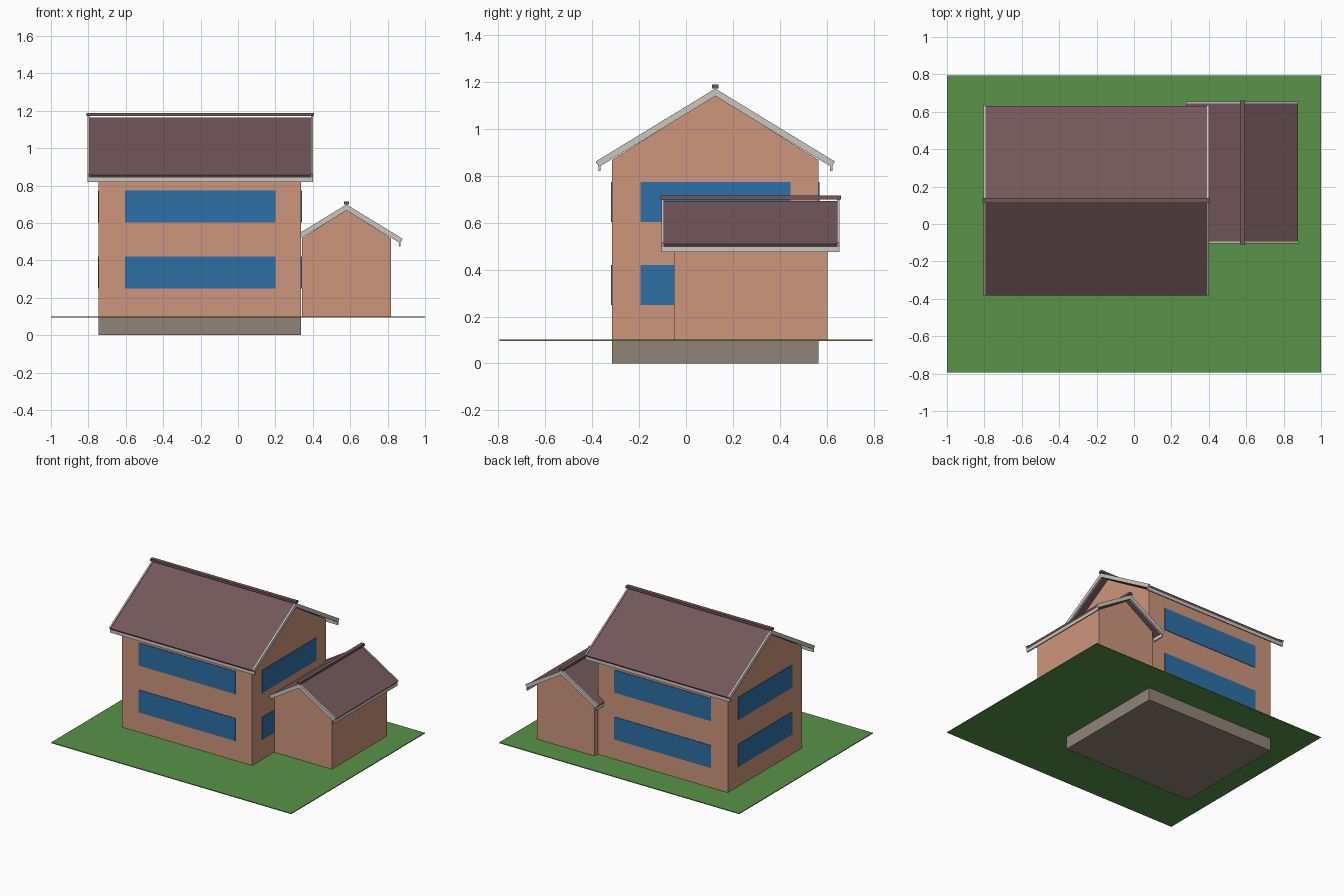
import bpy
import bmesh
from mathutils import Vector

cube = bpy.data.objects.get("Cube")
if cube:
    bpy.data.objects.remove(cube, do_unlink=True)


def material(name, r, g, b):
    m = bpy.data.materials.new(name)
    m.use_nodes = True
    m.diffuse_color = (r, g, b, 1)
    m.node_tree.nodes["Principled BSDF"].inputs["Base Color"].default_value = (r, g, b, 1)
    return m


PLASTER = material("terracotta_plaster", 0.61, 0.305, 0.2)
ROOF = material("maroon_roof", 0.17, 0.095, 0.102)
TRIM = material("cream_trim", 0.6, 0.57, 0.52)
GLASS = material("blue_glass", 0.027, 0.16, 0.38)
GRASS = material("green_grass", 0.1, 0.29, 0.067)
STONE = material("grey_stone", 0.28, 0.23, 0.187)
SLOPE = 0.61


def prism(name, mat, profile, v0, v1, place):
    """Extrude a (u, z) profile from v0 to v1; place maps (u, v, z) to the world."""
    bm = bmesh.new()
    face = bm.faces.new([bm.verts.new(place(u, v0, z)) for u, z in profile])
    shift = Vector(place(0, v1, 0)) - Vector(place(0, v0, 0))
    new = bmesh.ops.extrude_face_region(bm, geom=[face])["geom"]
    bmesh.ops.translate(bm, vec=shift, verts=[g for g in new if isinstance(g, bmesh.types.BMVert)])
    bmesh.ops.recalc_face_normals(bm, faces=bm.faces)
    mesh = bpy.data.meshes.new(name)
    bm.to_mesh(mesh)
    bm.free()
    mesh.materials.append(mat)
    obj = bpy.data.objects.new(name, mesh)
    bpy.context.collection.objects.link(obj)
    return obj


def rect(u0, u1, z0, z1):
    return [(u0, z0), (u1, z0), (u1, z1), (u0, z1)]


def box(name, mat, x, y, z):
    return prism(name, mat, rect(*x, *z), *y, lambda u, v, w: (u, v, w))


def chevron(half, apex, thick):
    """Gable band with ends cut square to the slope."""
    k = thick / (1 + SLOPE ** 2)
    end = apex - SLOPE * half
    right = [(half, end), (half - k * SLOPE, end - k)]
    left = [(-u, z) for u, z in reversed(right)]
    return [(0, apex)] + right + [(0, apex - thick)] + left


def gable_wing(name, place, walls, wall_half, wall_top, wall_apex, ends, half, apex):
    # Walls with gables
    prism(name + "_walls", PLASTER,
          [(-wall_half, 0.1), (wall_half, 0.1), (wall_half, wall_top),
           (0, wall_apex), (-wall_half, wall_top)], *walls, place)
    # Roof slab between the bargeboards
    a, b = ends
    prism(name + "_roof", ROOF, chevron(half - 0.003, apex - 0.007, 0.02), a + 0.011, b - 0.011, place)
    for side, v in (("start", a), ("end", b - 0.011)):
        prism(name + "_bargeboard_" + side, TRIM, chevron(half, apex, 0.032), v, v + 0.011, place)
    # Fascia boards under both eaves
    eave = apex - SLOPE * half
    for side, s in (("low", -1), ("high", 1)):
        prism(name + "_fascia_" + side, TRIM,
              rect(s * (half - 0.02), s * (half - 0.011), eave - 0.041, eave - 0.012), a, b, place)
    # Ridge cap
    prism(name + "_ridge_cap", ROOF, rect(-0.014, 0.014, apex, apex + 0.017), a - 0.005, b + 0.005, place)


# Ground and foundation
box("lawn", GRASS, (-1, 1), (-0.795, 0.795), (0.095, 0.101))
box("foundation", STONE, (-0.745, 0.338), (-0.315, 0.565), (0, 0.096))

# Main house with ridge along x, side wing with ridge along y
gable_wing("house", lambda u, v, z: (v, 0.125 + u, z),
           (-0.745, 0.338), 0.44, 0.868, 1.143, (-0.805, 0.4), 0.51, 1.172)
gable_wing("side_wing", lambda u, v, z: (0.58 + u, v, z),
           (-0.052, 0.603), 0.239, 0.517, 0.67, (-0.104, 0.655), 0.301, 0.699)

# Strip windows on every wall of both floors
P = 0.004
for floor, z in (("lower", (0.25, 0.42)), ("upper", (0.603, 0.774))):
    for side, y in (("front", -0.315), ("back", 0.565)):
        out = sorted((y, y + (P if y > 0 else -P)))
        box(f"{floor}_{side}_window", GLASS, (-0.605, 0.2), out, z)
    for side, x in (("right", -0.745), ("left", 0.338)):
        out = sorted((x, x + (P if x > 0 else -P)))
        box(f"{floor}_{side}_window", GLASS, out, (-0.195, 0.445), z)
